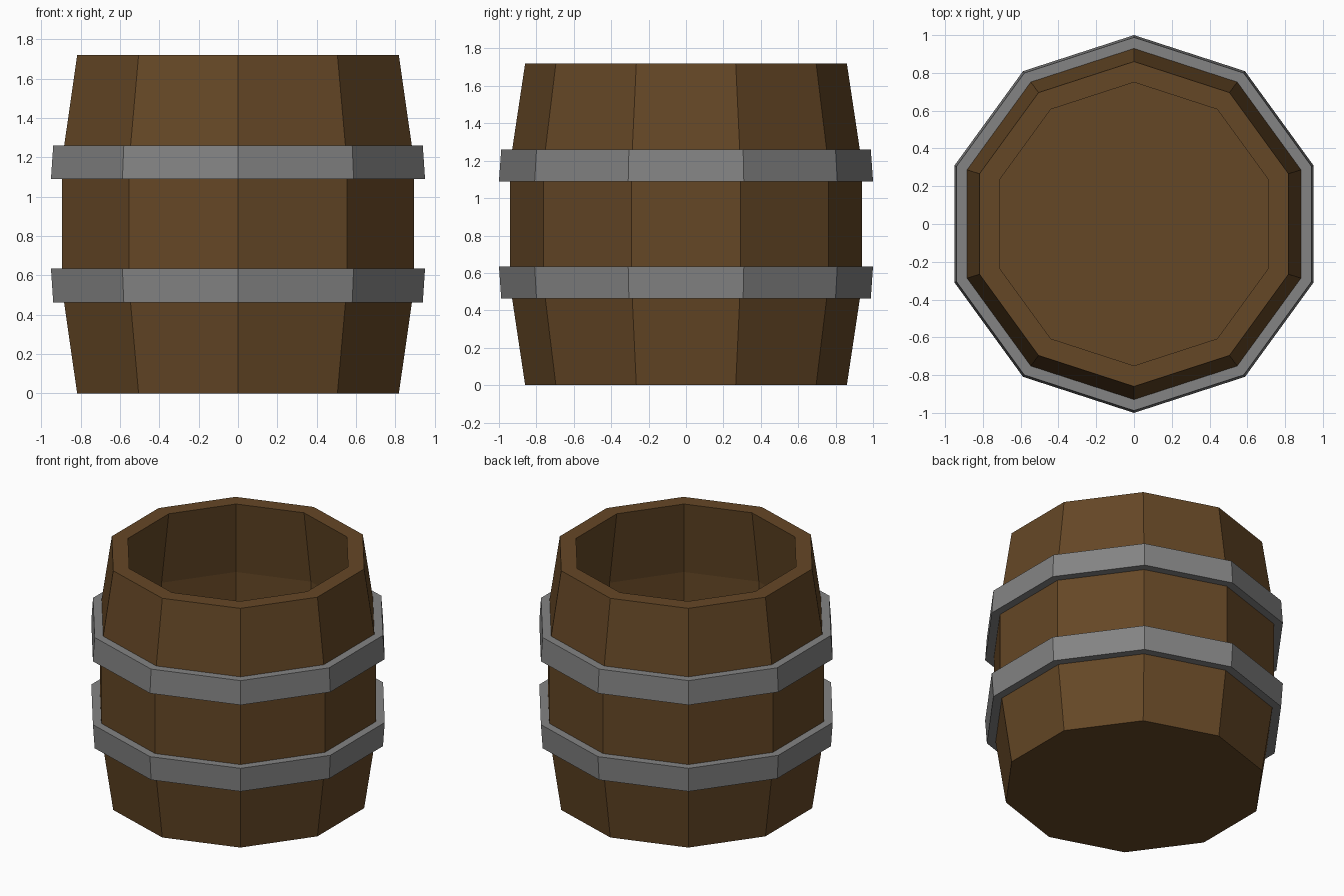
import bpy, bmesh, math

if "Cube" in bpy.data.objects:
    bpy.data.objects.remove(bpy.data.objects["Cube"])

SIDES = 10


def material(name, colour):
    m = bpy.data.materials.new(name)
    m.diffuse_color = (*colour, 1)
    m.use_nodes = True
    m.node_tree.nodes["Principled BSDF"].inputs["Base Color"].default_value = m.diffuse_color
    return m


wood = material("brown wood", (0.130, 0.063, 0.019))
iron = material("grey iron", (0.23, 0.23, 0.23))


def lathe(name, profile, mat, closed):
    """Spin an (r, z) profile into a ten-sided solid; open profiles get end caps."""
    bm = bmesh.new()
    rings = []
    for r, z in profile:
        angles = [math.pi / 2 + i * math.tau / SIDES for i in range(SIDES)]
        rings.append([bm.verts.new((r * math.cos(a), r * math.sin(a), z)) for a in angles])
    pairs = list(zip(rings, rings[1:]))
    if closed:
        pairs.append((rings[-1], rings[0]))
    else:
        bm.faces.new(rings[0])
        bm.faces.new(rings[-1])
    for a, b in pairs:
        for i in range(SIDES):
            j = (i + 1) % SIDES
            bm.faces.new((a[i], a[j], b[j], b[i]))
    bmesh.ops.recalc_face_normals(bm, faces=bm.faces)
    me = bpy.data.meshes.new(name)
    bm.to_mesh(me)
    bm.free()
    me.materials.append(mat)
    ob = bpy.data.objects.new(name, me)
    bpy.context.collection.objects.link(ob)


# Hollow barrel: outer staves, rim, inner wall and floor
lathe("barrel_body", [(0.86, 0), (0.942, 0.545), (0.942, 1.175), (0.86, 1.72),
                      (0.75, 1.72), (0.828, 1.195), (0.828, 0.53), (0.765, 0.11)],
      wood, False)

# Two hoops, wider towards the middle of the barrel
for name, outer_z, inner_z in (("lower_hoop", 0.463, 0.635), ("upper_hoop", 1.26, 1.09)):
    lathe(name, [(0.988, outer_z), (1.0, inner_z), (0.93, inner_z), (0.92, outer_z)],
          iron, True)
